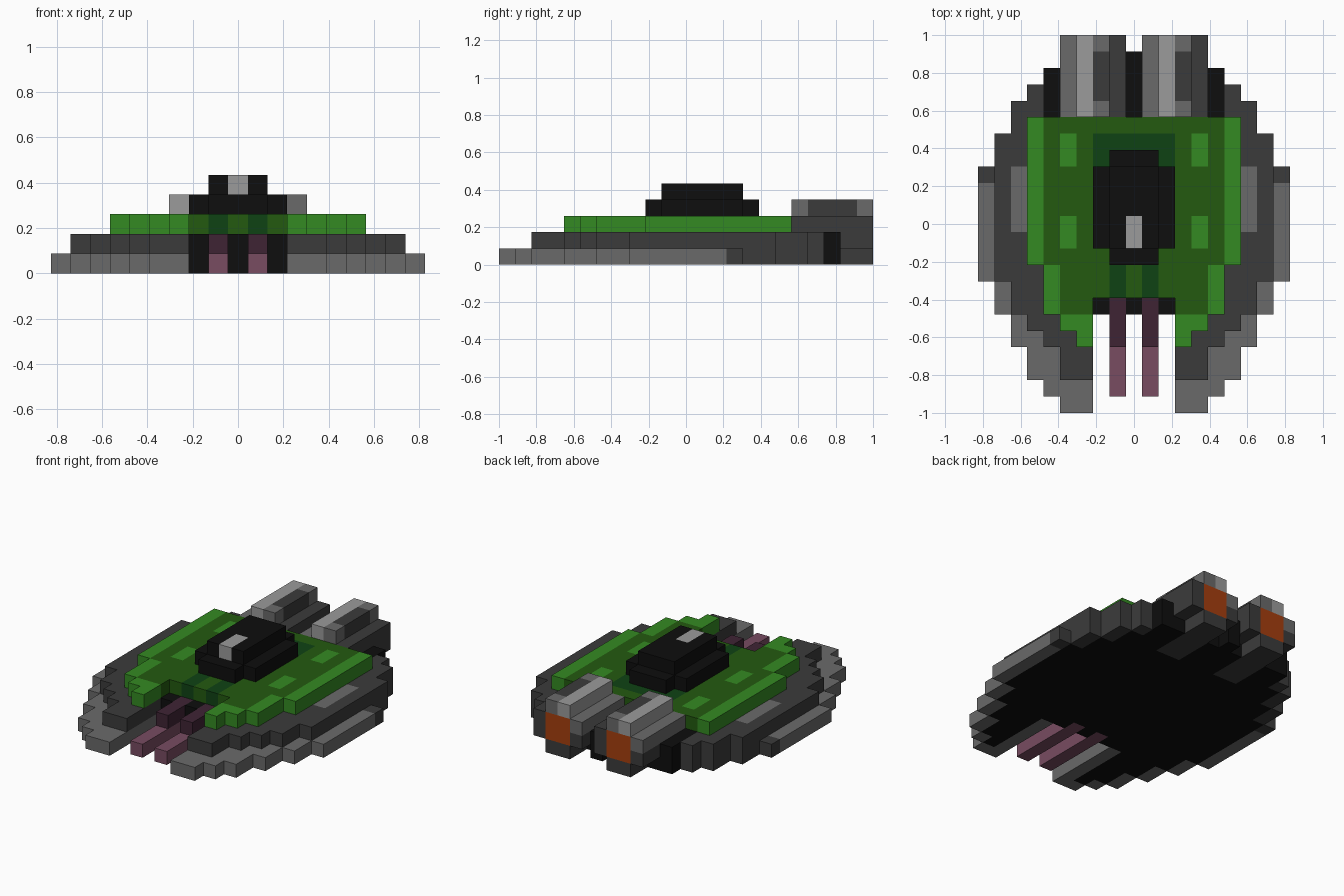
import bpy, bmesh
from mathutils import Vector

if "Cube" in bpy.data.objects:
    bpy.data.objects.remove(bpy.data.objects["Cube"], do_unlink=True)

U = 2 / 23  # edge length of one block


def linear(c):
    c /= 255
    return c / 12.92 if c <= 0.04045 else ((c + 0.055) / 1.055) ** 2.4


PALETTE = {
    "black": (14, 14, 14), "dark_grey": (59, 59, 59), "mid_grey": (106, 106, 106),
    "light_grey": (155, 155, 155), "light_green": (52, 138, 34), "mid_green": (35, 90, 16),
    "dark_green": (15, 66, 20), "mauve": (120, 76, 97), "dark_mauve": (62, 36, 52),
    "orange": (165, 62, 14),
}
MATS = {}
for name, rgb in PALETTE.items():
    col = (*[linear(c) for c in rgb], 1)
    m = bpy.data.materials.new(name)
    m.use_nodes = True
    m.diffuse_color = col
    bsdf = m.node_tree.nodes["Principled BSDF"]
    bsdf.inputs["Base Color"].default_value = col
    bsdf.inputs["Roughness"].default_value = 0.8
    MATS[name] = m

SOLID = {}  # every filled block -> colour
PARTS = {}  # part name -> its blocks


def fill(part, xs, ys, zs, colour, replace=False):
    """Fill a range of blocks (inclusive); already filled blocks are kept unless replaced."""
    for i in range(xs[0], xs[1] + 1):
        for j in range(ys[0], ys[1] + 1):
            for k in range(zs[0], zs[1] + 1):
                c = (i, j, k)
                if c not in SOLID:
                    PARTS.setdefault(part, set()).add(c)
                    SOLID[c] = colour
                elif replace:
                    SOLID[c] = colour


def fill_pair(part, xs, *args, **kw):
    """Fill a block range on both sides of the centre line."""
    fill(part, xs, *args, **kw)
    fill(part, (-xs[1], -xs[0]), *args, **kw)


# Engines: eight-sided section of blocks, same column colours on both sides
for part, x in (("left_engine", 1), ("right_engine", -4)):
    fill(part, (x + 1, x + 2), (7, 11), (0, 0), "dark_grey")
    fill(part, (x, x + 3), (7, 11), (1, 2), "dark_grey")
    fill(part, (x, x), (7, 11), (2, 2), "mid_grey", replace=True)
    fill(part, (x + 1, x + 1), (7, 11), (3, 3), "light_grey")
    fill(part, (x + 2, x + 2), (7, 11), (3, 3), "mid_grey")
    fill(part, (x + 2, x + 2), (8, 10), (3, 3), "dark_grey", replace=True)

# Twin barrels in the front slot, with the black recess behind them
for part, x in (("left_barrel", 1), ("right_barrel", -1)):
    fill(part, (x, x), (-10, -5), (0, 0), "mauve")
    fill(part, (x, x), (-7, -5), (1, 1), "dark_mauve")
fill("barrel_recess", (-2, 2), (-5, -5), (0, 1), "black")
fill("engine_core", (0, 0), (7, 10), (0, 1), "black")
fill_pair("engine_core", (1, 5), (7, 9), (0, 1), "black")


def hull(part, bands, k, colour):
    """Stack of rows (first row, last row, half width), slotted at the front."""
    for a, b, w in bands:
        for j in range(a, b + 1):
            fill_pair(part, (0 if j > -5 else 3, w), (j, j), (k, k), colour(j))


REAR = [(4, 5, 8), (6, 7, 7), (8, 8, 6), (9, 9, 5)]
hull("lower_hull", [(-11, -11, 4), (-10, -10, 5), (-9, -8, 6), (-7, -6, 7), (-5, -4, 8),
                    (-3, 3, 9)] + REAR, 0, lambda j: "mid_grey" if j <= 2 else "dark_grey")
hull("upper_hull", [(-9, -8, 4), (-7, -7, 5), (-6, -6, 6), (-5, -4, 7), (-3, 3, 8)] + REAR,
     1, lambda j: "dark_grey")
fill_pair("upper_hull", (7, 7), (0, 3), (1, 1), "mid_grey", replace=True)

# Green deck with a light edge
DECK = [(-7, -7, 3), (-6, -6, 4), (-5, -3, 5), (-2, 6, 6)]
hull("deck", DECK, 2, lambda j: "mid_green")
for a, b, w in DECK:
    fill_pair("deck", (w, w), (a, b), (2, 2), "light_green", replace=True)
fill_pair("deck", (3, 3), (-6, -6), (2, 2), "light_green", replace=True)
# Deck patches
for rows in ((4, 5), (-1, 0)):
    fill_pair("deck", (4, 4), rows, (2, 2), "light_green", replace=True)
fill("deck", (-2, 2), (4, 5), (2, 2), "dark_green", replace=True)
fill_pair("deck", (1, 1), (-4, -3), (2, 2), "dark_green", replace=True)

# Turret
fill("turret_base", (-2, 2), (-1, 3), (3, 3), "black")
fill("turret_base", (-1, 1), (-2, 4), (3, 3), "black")
fill("turret_top", (0, 0), (-1, 0), (4, 4), "light_grey")
fill("turret_top", (-1, 1), (-1, 3), (4, 4), "black")


def face_colour(part, c, d):
    """Block colour, with exhaust faces and the underside by direction."""
    i, j, k = c
    if part.endswith("engine") and d == (0, 1, 0) and k in (1, 2) and abs(i) in (2, 3):
        return "orange"
    if part == "lower_hull" and d == (0, 0, -1):
        sides = ((i + 1, j, 0), (i - 1, j, 0), (i, j + 1, 0), (i, j - 1, 0))
        if all(s in SOLID for s in sides):
            return "black"
    return SOLID[c]


# Skin each part with its exposed block faces
DIRS = [(1, 0, 0), (-1, 0, 0), (0, 1, 0), (0, -1, 0), (0, 0, 1), (0, 0, -1)]
for part, cells in PARTS.items():
    bm = bmesh.new()
    me = bpy.data.meshes.new(part)
    slots = []
    for c in sorted(cells):
        mid = Vector((c[0], c[1], c[2] + 0.5))
        for d in DIRS:
            if tuple(p + q for p, q in zip(c, d)) in SOLID:
                continue
            n = Vector(d)
            a = Vector((d[1], d[2], d[0]))
            b = n.cross(a)
            quad = [mid + (n + a * s + b * t) / 2 for s, t in ((-1, -1), (1, -1), (1, 1), (-1, 1))]
            f = bm.faces.new([bm.verts.new(v * U) for v in quad])
            colour = face_colour(part, c, d)
            if colour not in slots:
                slots.append(colour)
                me.materials.append(MATS[colour])
            f.material_index = slots.index(colour)
    bmesh.ops.remove_doubles(bm, verts=bm.verts[:], dist=U * 0.01)
    bm.to_mesh(me)
    bm.free()
    bpy.context.collection.objects.link(bpy.data.objects.new(part, me))
